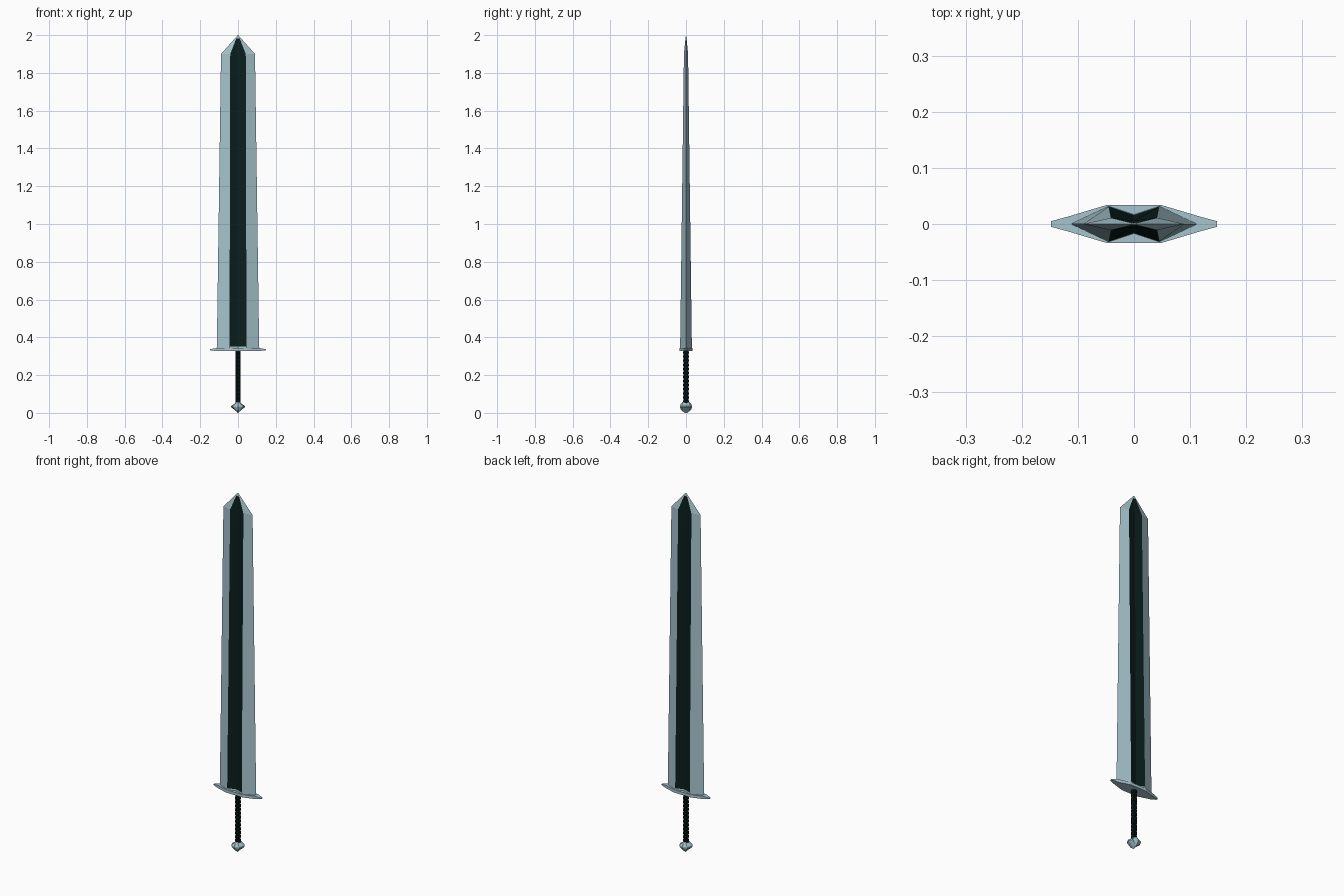
import bpy, bmesh, math

if "Cube" in bpy.data.objects:
    bpy.data.objects.remove(bpy.data.objects["Cube"])


def material(name, rgb):
    m = bpy.data.materials.new(name)
    m.diffuse_color = (*rgb, 1)
    m.use_nodes = True
    m.node_tree.nodes["Principled BSDF"].inputs["Base Color"].default_value = m.diffuse_color
    return m


steel = material("pale steel", (0.38, 0.55, 0.61))
dark = material("dark teal", (0.003, 0.013, 0.012))
grip_mat = material("grip black", (0.002, 0.007, 0.007))


def loft(name, rings, mats, rule=None):
    """Skin a stack of closed rings, capped at both ends."""
    bm = bmesh.new()
    loops = [[bm.verts.new(p) for p in r] for r in rings]
    n = len(loops[0])
    for a, b in zip(loops, loops[1:]):
        for i in range(n):
            j = (i + 1) % n
            bm.faces.new((a[i], a[j], b[j], b[i]))
    bm.faces.new(loops[0][::-1])
    bm.faces.new(loops[-1])
    bmesh.ops.recalc_face_normals(bm, faces=bm.faces[:])
    if rule:
        for f in bm.faces:
            f.material_index = rule(f.calc_center_median(), f.normal)
    me = bpy.data.meshes.new(name)
    bm.to_mesh(me)
    bm.free()
    for m in mats:
        me.materials.append(m)
    ob = bpy.data.objects.new(name, me)
    bpy.context.collection.objects.link(ob)
    return ob


def oval(z, rx, ry, n=8):
    off = 0 if n == 8 else math.pi / n
    return [(rx * math.cos(off + 2 * math.pi * i / n),
             ry * math.sin(off + 2 * math.pi * i / n), z) for i in range(n)]


def blade_ring(z, edge, flat, thick, groove):
    return [(edge, 0, z), (flat, thick, z), (0, groove, z), (-flat, thick, z),
            (-edge, 0, z), (-flat, -thick, z), (0, -groove, z), (flat, -thick, z)]


# Blade with a dark V-shaped groove on both faces
loft("blade", [
    blade_ring(0.338, 0.113, 0.045, 0.032, 0.017),
    blade_ring(0.352, 0.112, 0.045, 0.031, 0.016),
    blade_ring(1.90, 0.090, 0.041, 0.011, 0.006),
    blade_ring(1.982, 0.017, 0.009, 0.003, 0.002),
    blade_ring(2.0, 0.0008, 0.0004, 0.0004, 0.0003),
], [steel, dark],
    lambda c, n: int(abs(c.x) < 0.03 and 0.36 < c.z < 1.98 and abs(n.y) > 0.3))


# Guard: long hexagonal plate whose ends thin out
def guard_ring(mid, end, s):
    half = [(0.148, 0.005 * s, end), (0.115, 0.014 * s, mid), (0.048, 0.034 * s, mid)]
    right_back = half
    left_back = [(-x, y, z) for x, y, z in half[::-1]]
    back = right_back + left_back
    return back + [(x, -y, z) for x, y, z in back[::-1]]


loft("guard", [guard_ring(0.327, 0.332, 1), guard_ring(0.343, 0.337, 1)], [steel])

# Grip with wrapped ridges
rings = []
turns = 13
for i in range(turns * 2 + 1):
    z = 0.05 + 0.28 * i / (turns * 2)
    rings.append(oval(z, 0.0145, 0.017 if i % 2 else 0.012))
loft("grip", rings, [grip_mat])

# Pommel: faceted, pointed from the front and rounded from the side
loft("pommel", [oval(z, rx, ry) for z, rx, ry in (
    (0.004, 0.004, 0.012), (0.016, 0.018, 0.027), (0.030, 0.036, 0.032),
    (0.037, 0.036, 0.032), (0.050, 0.016, 0.026), (0.060, 0.010, 0.013))], [steel])

# Pommel tip
loft("pommel_tip", [oval(0.0, 0.002, 0.008), oval(0.005, 0.005, 0.012)], [steel])
